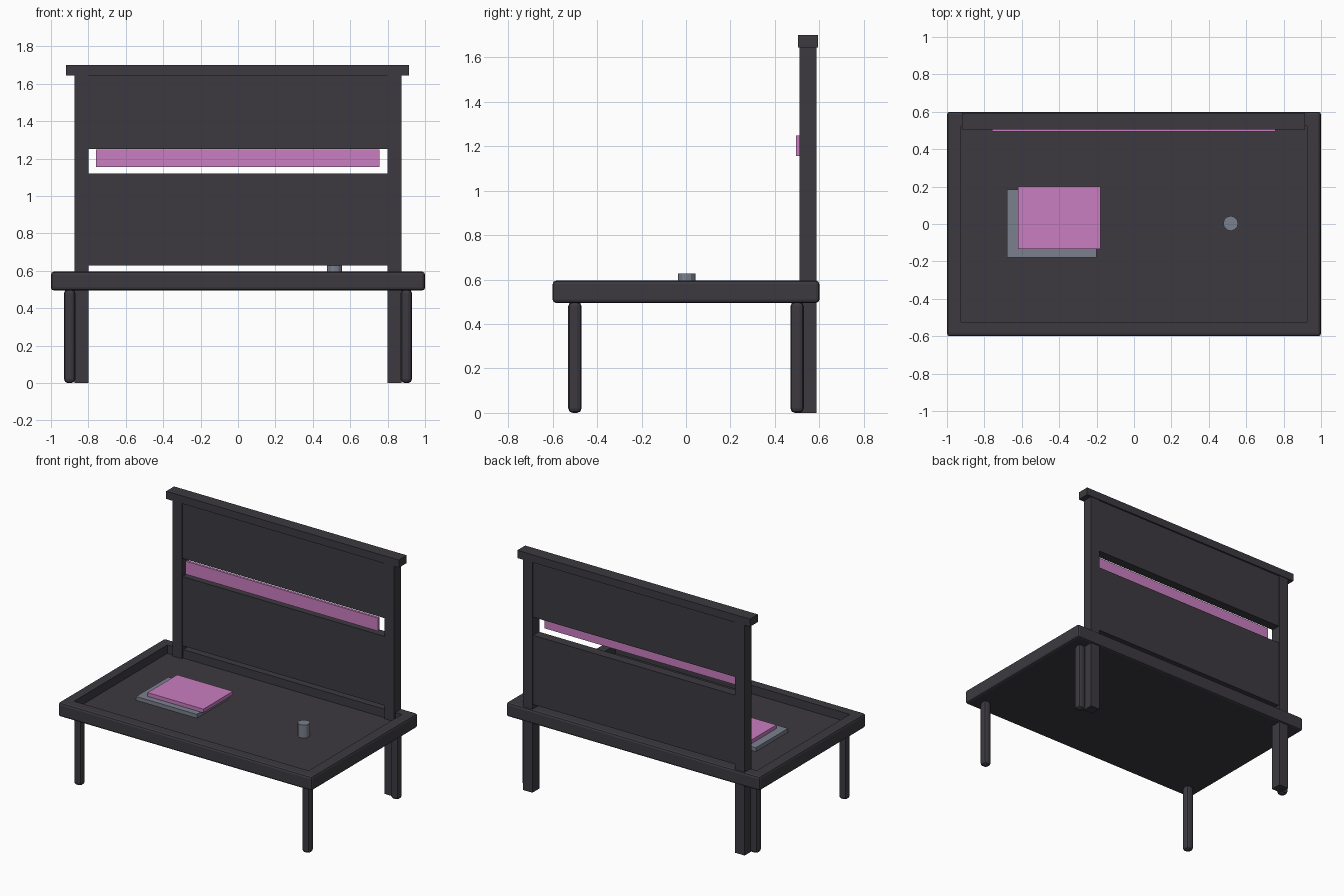
import bpy, bmesh

if "Cube" in bpy.data.objects:
    bpy.data.objects.remove(bpy.data.objects["Cube"])


def material(name, rgb):
    m = bpy.data.materials.new(name)
    m.diffuse_color = (*rgb, 1)
    m.use_nodes = True
    m.node_tree.nodes["Principled BSDF"].inputs["Base Color"].default_value = m.diffuse_color
    return m


CHARCOAL = material("charcoal", (0.045, 0.042, 0.051))
PINK = material("pink", (0.584, 0.209, 0.533))
GREY = material("blue grey", (0.195, 0.216, 0.27))


def finish(name, bm, mat):
    me = bpy.data.meshes.new(name)
    bmesh.ops.recalc_face_normals(bm, faces=bm.faces[:])
    bm.to_mesh(me)
    bm.free()
    me.materials.append(mat)
    ob = bpy.data.objects.new(name, me)
    bpy.context.collection.objects.link(ob)
    return ob


def box_mesh(x, y, z, bevel=0, segments=2):
    """Box between (min, max) ranges with optional rounded edges."""
    bm = bmesh.new()
    bmesh.ops.create_cube(bm, size=1)
    for v in bm.verts:
        for i, (lo, hi) in enumerate((x, y, z)):
            v.co[i] = lo if v.co[i] < 0 else hi
    if bevel:
        bmesh.ops.bevel(bm, geom=bm.edges[:], offset=bevel, segments=segments,
                        profile=0.5, affect='EDGES')
    return bm


def box(name, x, y, z, mat, bevel=0):
    return finish(name, box_mesh(x, y, z, bevel), mat)


# Table tray: rounded slab with a sunken top
bm = box_mesh((-1, 1), (-0.6, 0.6), (0.495, 0.595), 0.015)
top = max(bm.faces, key=lambda f: f.calc_center_median().z + f.calc_area())
bmesh.ops.inset_region(bm, faces=[top], thickness=0.085)
floor = bmesh.ops.extrude_face_region(bm, geom=[top])
bmesh.ops.translate(bm, vec=(0, 0, -0.06),
                    verts=[g for g in floor["geom"] if isinstance(g, bmesh.types.BMVert)])
if top.is_valid:
    bmesh.ops.delete(bm, geom=[top], context='FACES_ONLY')
finish("table_tray", bm, CHARCOAL)

# Four rounded legs and two tall back posts
for side, sx in (("left", -1), ("right", 1)):
    for end, y in (("front", -0.5), ("back", 0.5)):
        box(f"{end}_{side}_leg", (sx * 0.9 - 0.03, sx * 0.9 + 0.03),
            (y - 0.03, y + 0.03), (0, 0.5), CHARCOAL, 0.02)
    box(f"{side}_post", tuple(sorted((sx * 0.80, sx * 0.875))),
        (0.51, 0.588), (0, 1.65), CHARCOAL)

# Back board: two panels with a slot between them, and a cap rail
box("lower_panel", (-0.805, 0.805), (0.515, 0.582), (0.627, 1.12), CHARCOAL)
box("upper_panel", (-0.805, 0.805), (0.515, 0.582), (1.25, 1.65), CHARCOAL)
box("cap_rail", (-0.92, 0.915), (0.505, 0.594), (1.645, 1.70), CHARCOAL)
box("pink_strip", (-0.76, 0.757), (0.495, 0.513), (1.155, 1.248), PINK)

# Stacked mats on the tray
box("grey_mat", (-0.68, -0.20), (-0.178, 0.185), (0.534, 0.562), GREY)
box("pink_mat", (-0.62, -0.18), (-0.133, 0.2), (0.562, 0.588), PINK)

# Small round peg
bm = bmesh.new()
bmesh.ops.create_cone(bm, cap_ends=True, segments=12, radius1=0.04, radius2=0.04, depth=0.095)
bmesh.ops.translate(bm, verts=bm.verts[:], vec=(0.517, 0.003, 0.5795))
finish("peg", bm, GREY)
